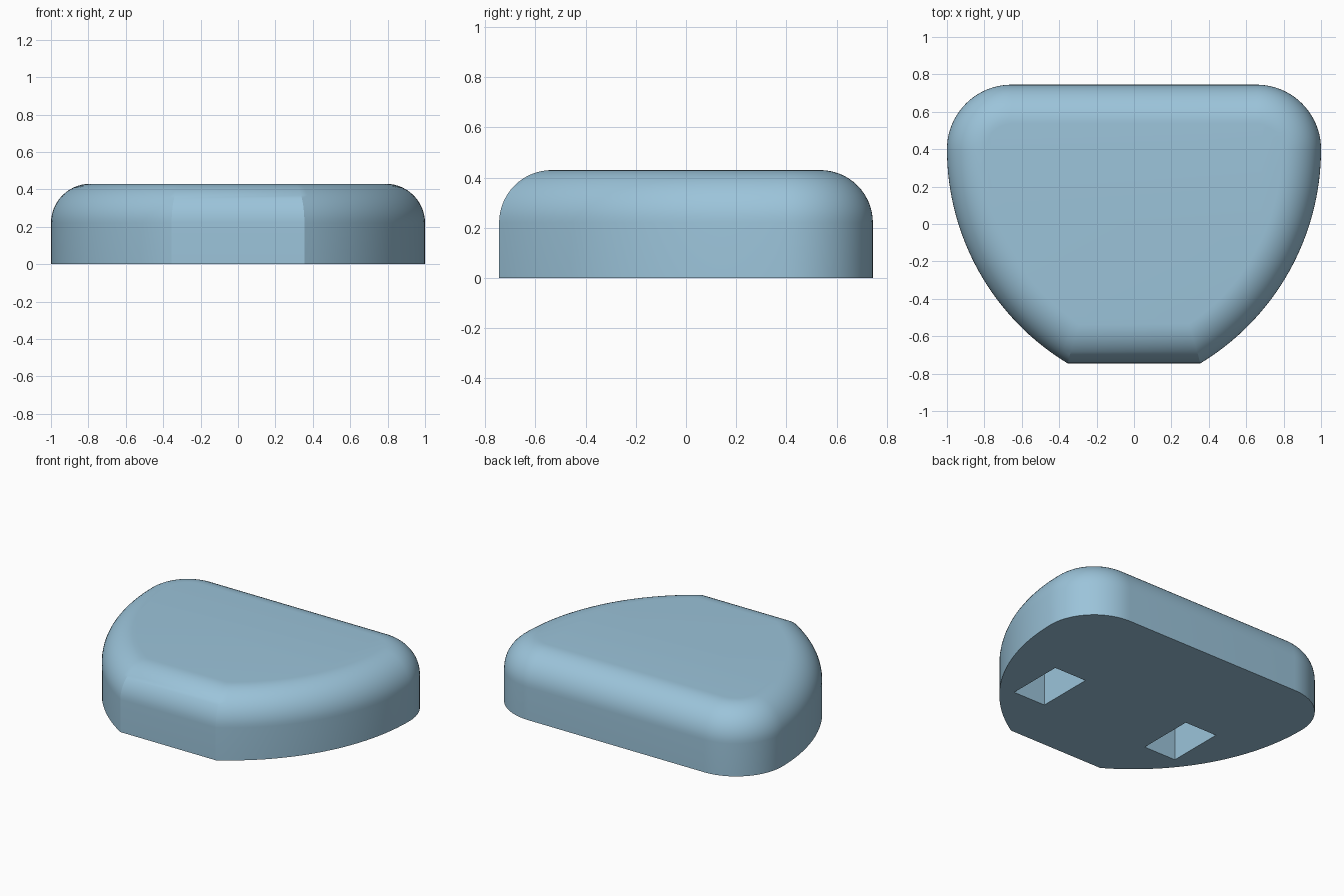
import bpy, bmesh
from math import sin, cos, asin, pi

if "Cube" in bpy.data.objects:
    bpy.data.objects.remove(bpy.data.objects["Cube"])

HALF_Y, HEIGHT = 0.745, 0.43
FILLET, CORNER = 0.21, 0.345
YC = HALF_Y - CORNER                       # height where sides run straight
FRONT_X = 0.355
dx, dy = 1 - FRONT_X, HALF_Y + YC
SIDE_R = (dx * dx + dy * dy) / (2 * dx)    # side arc, tangent to the back corner


def outline(d):
    """Plan outline moved inwards by d, counter-clockwise."""
    r = SIDE_R - d
    a0 = asin((-HALF_Y + d - YC) / r)
    right = []
    for i in range(32):
        a = a0 * (1 - i / 32)
        right.append((1 - SIDE_R + r * cos(a), YC + r * sin(a)))
    for i in range(21):
        a = pi / 2 * i / 20
        right.append((1 - CORNER + (CORNER - d) * cos(a), YC + (CORNER - d) * sin(a)))
    return right + [(-x, y) for x, y in reversed(right)]


# Body: stacked outlines, straight wall then quarter-round top edge
levels = [(0, 0)]
for i in range(15):
    a = pi / 2 * i / 14
    levels.append((FILLET * (1 - cos(a)), HEIGHT - FILLET + FILLET * sin(a)))

bm = bmesh.new()
rings = [[bm.verts.new((x, y, z)) for x, y in outline(d)] for d, z in levels]
n = len(rings[0])
for low, high in zip(rings, rings[1:]):
    for i in range(n):
        j = (i + 1) % n
        bm.faces.new((low[i], low[j], high[j], high[i]))
bm.faces.new(rings[-1])
bm.faces.new(rings[0][::-1])
mesh = bpy.data.meshes.new("rounded_body")
bm.to_mesh(mesh)
bm.free()
body = bpy.data.objects.new("rounded_body", mesh)
bpy.context.collection.objects.link(body)

# Two rectangular sockets in the underside
DEPTH = 0.3
for side, label in ((-1, "left"), (1, "right")):
    bpy.ops.mesh.primitive_cube_add(size=1, location=(side * 0.52, -0.18, 0))
    cutter = bpy.context.object
    cutter.name = label + "_socket_cutter"
    cutter.scale = (0.24, 0.39, DEPTH * 2)
    cutter.hide_render = True
    mod = body.modifiers.new(label + "_socket", 'BOOLEAN')
    mod.operation = 'DIFFERENCE'
    mod.solver = 'EXACT'
    mod.object = cutter
    bpy.ops.object.select_all(action='DESELECT')
    body.select_set(True)
    bpy.context.view_layer.objects.active = body
    bpy.ops.object.modifier_apply(modifier=mod.name)
    bpy.data.objects.remove(cutter)

# Smooth rounding, crisp front corners and socket edges
bpy.ops.object.shade_smooth_by_angle(angle=0.4)

# Pale blue finish
mat = bpy.data.materials.new("pale_blue")
mat.diffuse_color = (0.33, 0.55, 0.70, 1)
mat.use_nodes = True
mat.node_tree.nodes["Principled BSDF"].inputs["Base Color"].default_value = mat.diffuse_color
body.data.materials.clear()
body.data.materials.append(mat)
